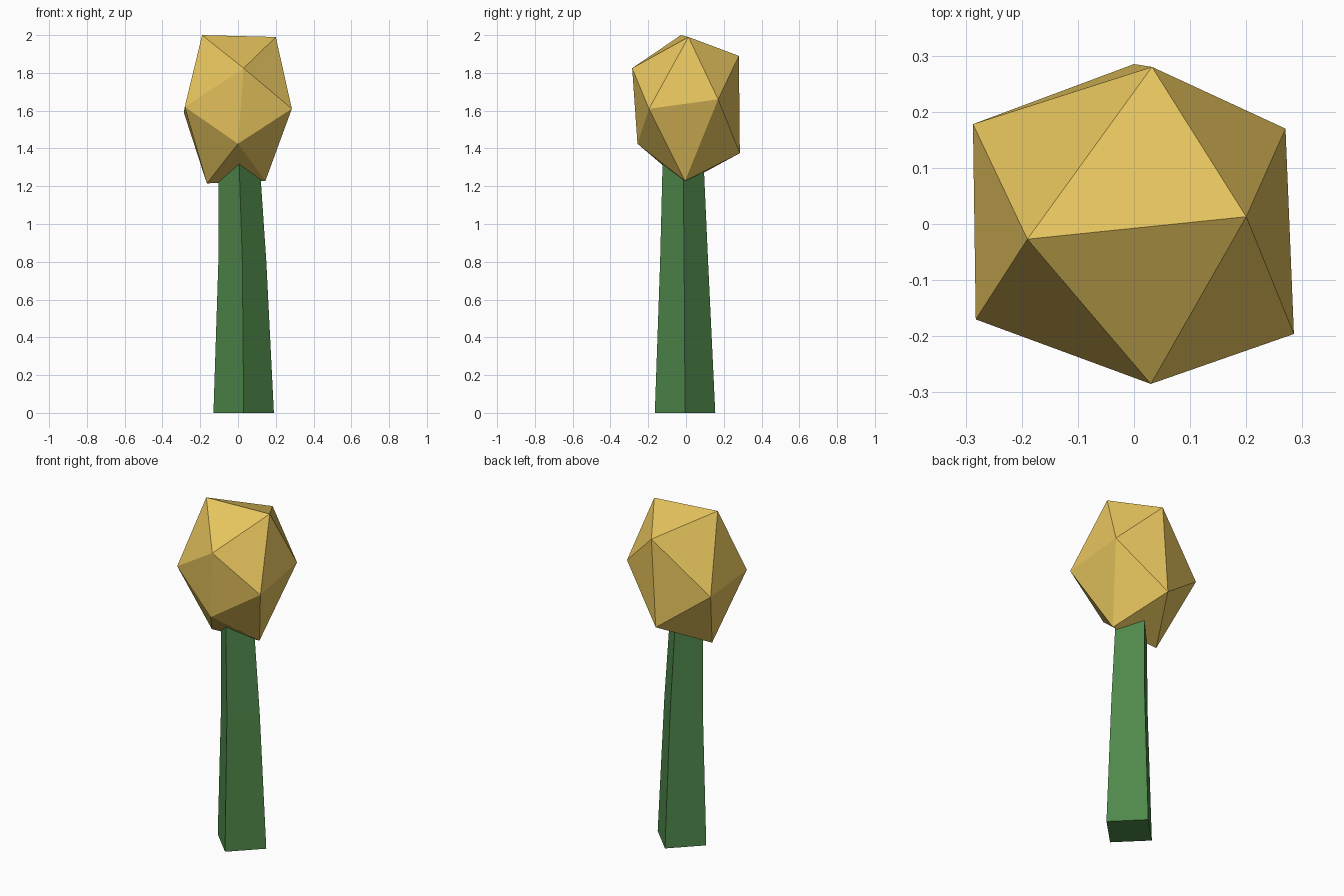
import bpy, bmesh, math

if "Cube" in bpy.data.objects:
    bpy.data.objects.remove(bpy.data.objects["Cube"])


def material(name, rgb):
    m = bpy.data.materials.new(name)
    m.diffuse_color = (*rgb, 1)
    m.use_nodes = True
    m.node_tree.nodes["Principled BSDF"].inputs["Base Color"].default_value = m.diffuse_color
    return m


def add_object(name, bm, mat):
    bmesh.ops.recalc_face_normals(bm, faces=bm.faces)
    me = bpy.data.meshes.new(name)
    bm.to_mesh(me)
    bm.free()
    me.materials.append(mat)
    ob = bpy.data.objects.new(name, me)
    bpy.context.collection.objects.link(ob)
    return ob


# Trunk: four-sided tapering post, leaning slightly; (x, y, z, radius) per ring
bm = bmesh.new()
rings = []
for x, y, z, r in [(0.03, -0.005, 0, 0.16),
                   (0.023, -0.01, 0.8, 0.127),
                   (-0.003, -0.018, 1.6, 0.099)]:
    rings.append([bm.verts.new((x + r * math.cos(i * math.pi / 2),
                                y + r * math.sin(i * math.pi / 2), z))
                  for i in range(4)])
for low, high in zip(rings, rings[1:]):
    for i in range(4):
        j = (i + 1) % 4
        bm.faces.new((low[i], low[j], high[j], high[i]))
bm.faces.new(rings[0][::-1])
bm.faces.new(rings[-1])
add_object("trunk", bm, material("trunk_green", (0.08, 0.25, 0.07)))

# Foliage: tall, slightly irregular icosahedron (convex hull of its corners)
corners = [
    (-0.19, -0.027, 2.0), (0.20, 0.013, 1.99),          # top edge
    (0.03, -0.285, 1.825), (0.032, 0.28, 1.89),         # upper front, back
    (-0.282, -0.17, 1.62), (0.285, -0.196, 1.61),       # middle belt
    (0.27, 0.17, 1.66), (-0.287, 0.178, 1.59),
    (0.0, -0.257, 1.425), (0.0, 0.285, 1.375),          # lower front, back
    (-0.165, -0.01, 1.215), (0.145, -0.005, 1.228),     # bottom edge
]
bm = bmesh.new()
for c in corners:
    bm.verts.new(c)
bmesh.ops.convex_hull(bm, input=bm.verts)
add_object("foliage", bm, material("foliage_yellow", (0.79, 0.55, 0.11)))
